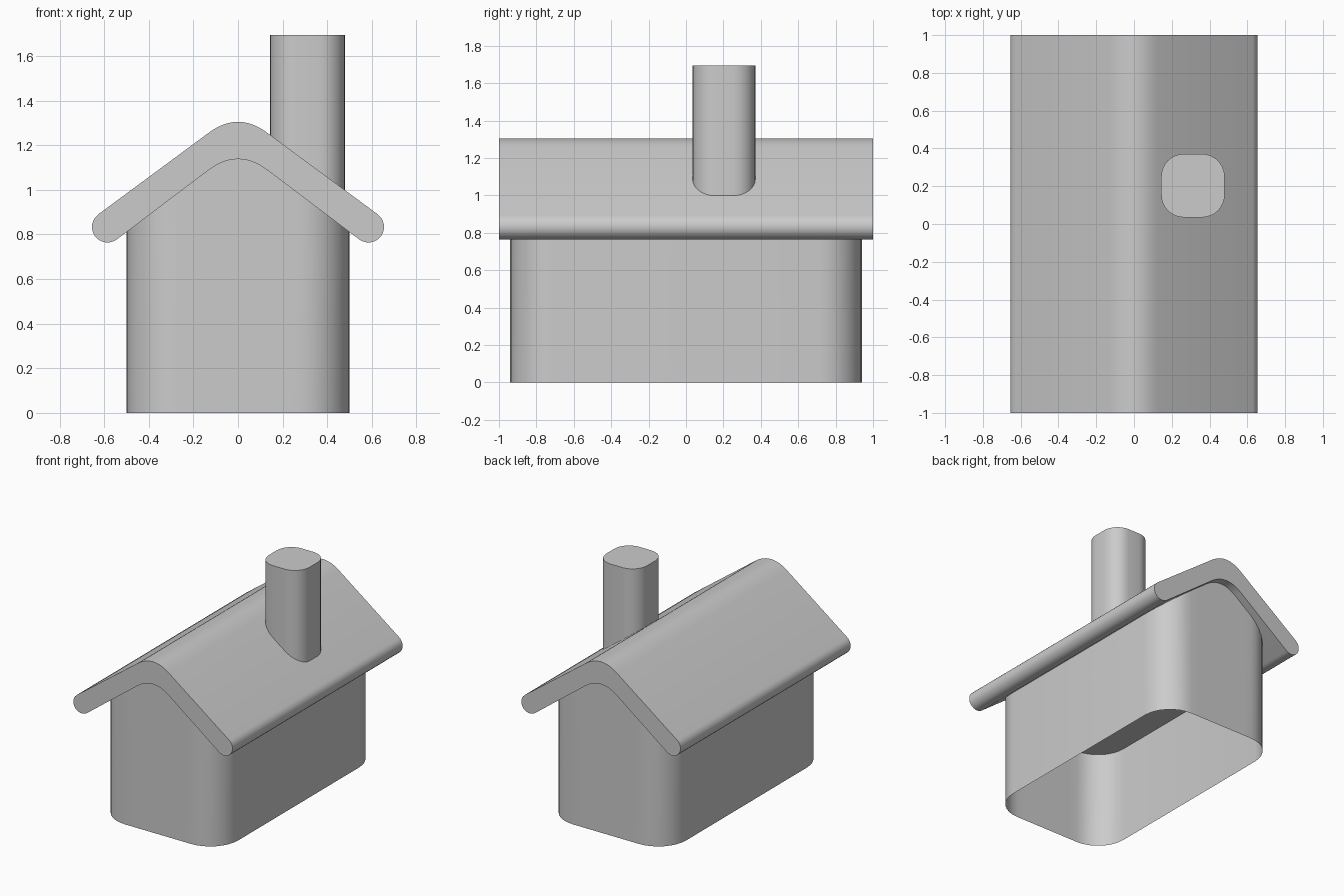
import bpy, bmesh, math
from mathutils import Vector

cube = bpy.data.objects.get("Cube")
if cube:
    bpy.data.objects.remove(cube, do_unlink=True)

grey = bpy.data.materials.new("plain grey")
grey.use_nodes = True
grey.diffuse_color = (0.6, 0.6, 0.6, 1)
grey.node_tree.nodes["Principled BSDF"].inputs["Base Color"].default_value = (0.6, 0.6, 0.6, 1)

SLOPE = 0.738      # pitch of the roof
RIDGE = 0.13       # half width of the rounded ridge
PITCH = math.atan(SLOPE)


def finish(bm, name):
    bmesh.ops.recalc_face_normals(bm, faces=bm.faces)
    mesh = bpy.data.meshes.new(name)
    bm.to_mesh(mesh)
    bm.free()
    mesh.materials.append(grey)
    obj = bpy.data.objects.new(name, mesh)
    bpy.context.collection.objects.link(obj)
    bpy.ops.object.select_all(action='DESELECT')
    obj.select_set(True)
    bpy.context.view_layer.objects.active = obj
    bpy.ops.object.shade_smooth_by_angle(angle=math.radians(35))
    return obj


def slope_height(x, peak):
    """Height of a gable line with a rounded ridge."""
    x = abs(x)
    if x < RIDGE:
        return peak - SLOPE * x * x / (2 * RIDGE)
    return peak - SLOPE * RIDGE / 2 - SLOPE * (x - RIDGE)


def rounded_rect(cx, cy, hx, hy, r, steps=8):
    """Counter-clockwise outline with round corners."""
    pts = []
    for i, (sx, sy) in enumerate([(1, 1), (-1, 1), (-1, -1), (1, -1)]):
        for k in range(steps + 1):
            a = (i + k / steps) * math.pi / 2
            pts.append((cx + sx * (hx - r) + r * math.cos(a),
                        cy + sy * (hy - r) + r * math.sin(a)))
    return pts


def add_ring_walls(bm, pts, bottom, top):
    low = [bm.verts.new((x, y, bottom)) for x, y in pts]
    high = [bm.verts.new((x, y, top(x))) for x, y in pts]
    for i in range(len(pts)):
        j = (i + 1) % len(pts)
        bm.faces.new((low[i], low[j], high[j], high[i]))
    return low, high


def build_walls():
    # open shell whose top edge follows the roof and ends inside it
    pts = rounded_rect(0, 0, 0.5, 0.94, 0.23)
    outline = []
    for i, p in enumerate(pts):
        q = pts[(i + 1) % len(pts)]
        cuts = 8 if abs(p[1] - q[1]) < 1e-5 else 1
        for k in range(cuts):
            outline.append(tuple(Vector(p).lerp(Vector(q), k / cuts)))
    bm = bmesh.new()
    add_ring_walls(bm, outline, 0, lambda x: slope_height(x, 1.22))
    finish(bm, "walls")

    # flat ceiling seen through the open base
    bm = bmesh.new()
    bm.faces.new([bm.verts.new((x, y, 0.73)) for x, y in pts])
    finish(bm, "ceiling")


def build_roof():
    # bent slab: rounded ridge, straight slopes and round eaves
    cap_x, cap_z, r = 0.585, 0.834, 0.07
    ridge = [RIDGE * k / 6 for k in range(7)]
    half = [(x, slope_height(x, 1.305)) for x in ridge]
    for k in range(13):
        a = math.pi / 2 - PITCH - math.pi * k / 12
        half.append((cap_x + r * math.cos(a), cap_z + r * math.sin(a)))
    half += [(x, slope_height(x, 1.138)) for x in reversed(ridge)]
    profile = half + [(-x, z) for x, z in reversed(half[1:-1])]
    bm = bmesh.new()
    face = bm.faces.new([bm.verts.new((x, -1, z)) for x, z in profile])
    end = bmesh.ops.extrude_face_region(bm, geom=[face])
    moved = [v for v in end["geom"] if isinstance(v, bmesh.types.BMVert)]
    bmesh.ops.translate(bm, verts=moved, vec=(0, 2, 0))
    if not any(all(v.co.y < 0 for v in f.verts) for f in bm.faces):
        bm.faces.new([v for v in bm.verts if v.co.y < 0])
    finish(bm, "roof")


def build_chimney():
    bm = bmesh.new()
    pts = rounded_rect(0.312, 0.203, 0.168, 0.168, 0.12)
    low, high = add_ring_walls(bm, pts, 0.9, lambda x: 1.695)
    bm.faces.new(high)
    bm.faces.new(low[::-1])
    finish(bm, "chimney")


build_walls()
build_roof()
build_chimney()
